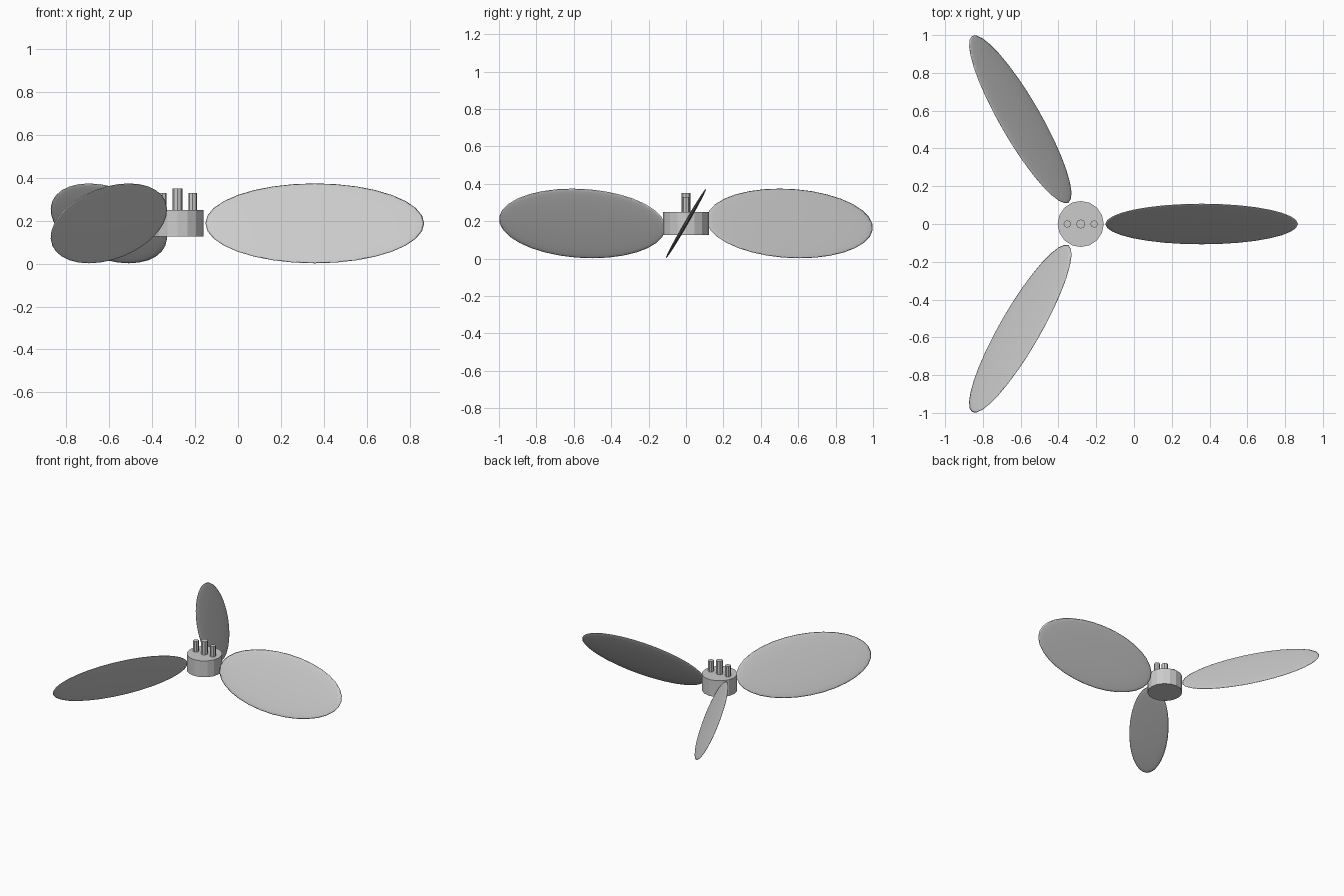
import bpy
from math import radians, cos, sin
from mathutils import Matrix

if "Cube" in bpy.data.objects:
    bpy.data.objects.remove(bpy.data.objects["Cube"])

HUB_X, MID_Z = -0.282, 0.188


def cylinder(name, x, radius, z0, z1, sides):
    bpy.ops.mesh.primitive_cylinder_add(vertices=sides, radius=radius, depth=z1 - z0,
                                        location=(x, 0, (z0 + z1) / 2))
    bpy.context.object.name = name


# Hub
cylinder("hub", HUB_X, 0.122, MID_Z - 0.062, MID_Z + 0.062, 16)

# Pins on top of the hub
cylinder("pin_centre", HUB_X, 0.024, 0.24, 0.35, 8)
for side, label in ((-1, "left"), (1, "right")):
    cylinder("pin_" + label, HUB_X + side * 0.071, 0.02, 0.24, 0.33, 8)

# Three thin oval blades, each pitched 60 degrees about its own length
for i in range(3):
    bpy.ops.mesh.primitive_uv_sphere_add(segments=32, ring_count=16, radius=1)
    blade = bpy.context.object
    blade.name = f"blade_{i + 1}"
    blade.data.transform(
        Matrix.Translation((HUB_X, 0, MID_Z))
        @ Matrix.Rotation(radians(120 * i), 4, 'Z')
        @ Matrix.Translation((0.64, 0, 0))
        @ Matrix.Rotation(radians(60), 4, 'X')
        @ Matrix.Diagonal((0.51, 0.215, 0.0105, 1)))
    blade.data.shade_smooth()
